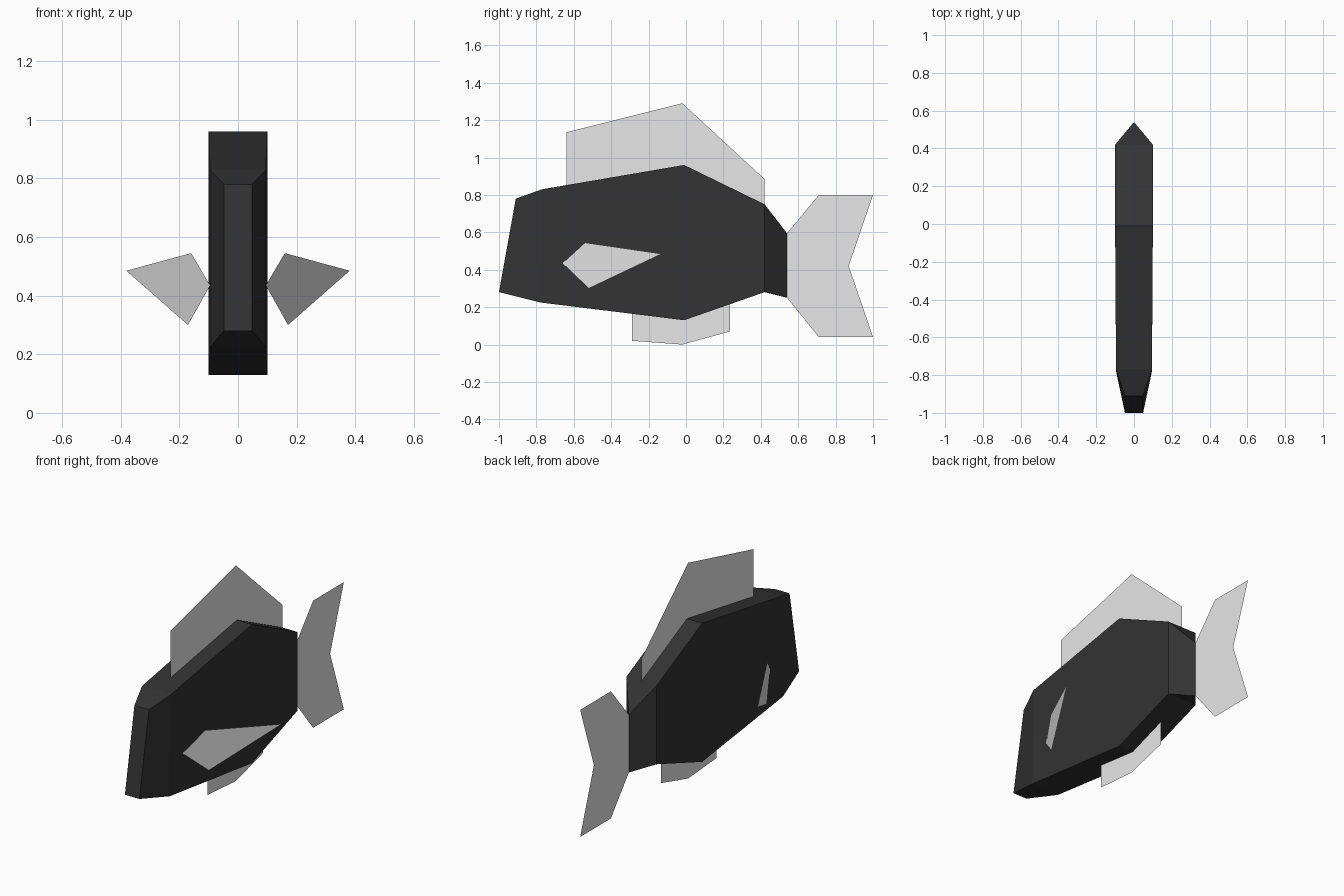
import bpy
import bmesh

if "Cube" in bpy.data.objects:
    bpy.data.objects.remove(bpy.data.objects["Cube"])


def material(name, rgb):
    m = bpy.data.materials.new(name)
    m.diffuse_color = (*rgb, 1)
    m.use_nodes = True
    m.node_tree.nodes["Principled BSDF"].inputs["Base Color"].default_value = m.diffuse_color
    return m


dark = material("charcoal body", (0.033, 0.033, 0.033))
pale = material("pale grey fins", (0.8, 0.8, 0.8))


def finish(bm, name, mat):
    mesh = bpy.data.meshes.new(name)
    bm.to_mesh(mesh)
    bm.free()
    mesh.materials.append(mat)
    obj = bpy.data.objects.new(name, mesh)
    bpy.context.collection.objects.link(obj)
    return obj


# Body: lofted slab sections (top y, top z, bottom y, bottom z, half width)
stations = [
    (-0.91, 0.78, -1.00, 0.28, 0.048),
    (-0.77, 0.83, -0.78, 0.225, 0.095),
    (-0.01, 0.96, -0.01, 0.13, 0.10),
    (0.42, 0.75, 0.42, 0.28, 0.10),
    (0.54, 0.595, 0.54, 0.25, 0.0),
]
bm = bmesh.new()
rings = []
for ty, tz, by, bz, w in stations:
    corners = [(-w, ty, tz), (w, ty, tz), (w, by, bz), (-w, by, bz)]
    rings.append([bm.verts.new(c) for c in corners])
bm.faces.new(rings[0])
for a, b in zip(rings, rings[1:]):
    for i in range(4):
        j = (i + 1) % 4
        bm.faces.new((a[i], a[j], b[j], b[i]))
# the last section closes to a vertical edge
bmesh.ops.remove_doubles(bm, verts=bm.verts, dist=0.0005)
bmesh.ops.recalc_face_normals(bm, faces=bm.faces)
finish(bm, "body", dark)


# Fins: single flat sheets drawn from outlines
def fin(name, points):
    bm = bmesh.new()
    bm.faces.new([bm.verts.new(p) for p in points])
    return finish(bm, name, pale)


def centre_fin(name, outline):
    return fin(name, [(0, y, z) for y, z in outline])


centre_fin("dorsal_fin", [(-0.64, 0.845), (-0.01, 0.95), (0.42, 0.74),
                          (0.42, 0.885), (-0.02, 1.29), (-0.64, 1.135)])
centre_fin("tail_fin", [(0.54, 0.25), (0.71, 0.04), (1.0, 0.04), (0.87, 0.42),
                        (1.0, 0.80), (0.71, 0.80), (0.54, 0.595)])
centre_fin("belly_fin", [(-0.29, 0.02), (-0.02, 0.0), (0.235, 0.07),
                         (0.235, 0.22), (-0.01, 0.14), (-0.29, 0.17)])

# Side fins: one outline, flared outward and mirrored
for side, label in ((1, "right"), (-1, "left")):
    outline = [(-0.66, 0.435), (-0.52, 0.30), (-0.13, 0.485), (-0.54, 0.545)]
    fin(label + "_side_fin",
        [(side * (0.095 + 0.54 * (y + 0.66)), y, z) for y, z in outline][::side])
